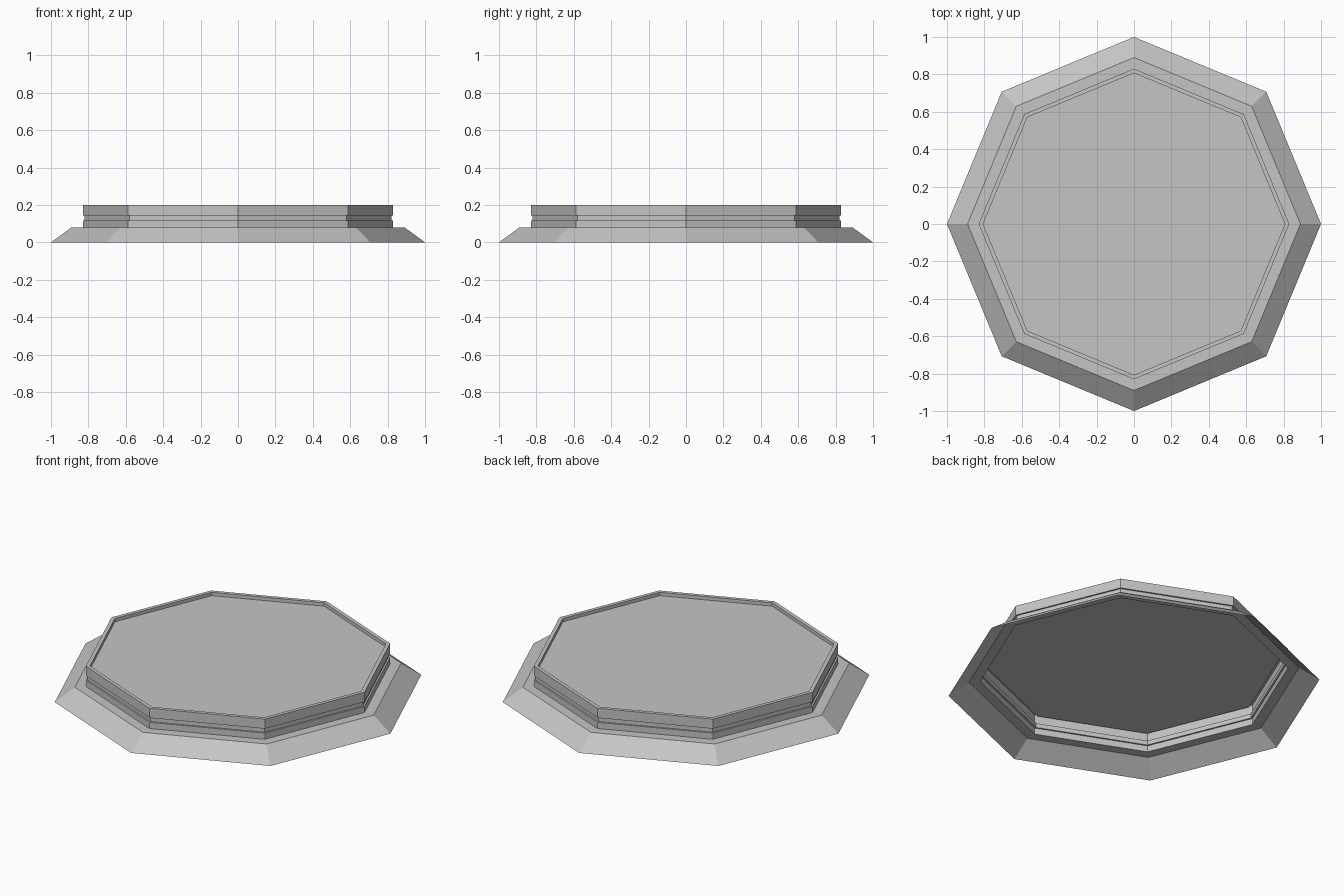
import bpy
import bmesh
from math import cos, sin, tau

SIDES = 8

default_cube = bpy.data.objects.get("Cube")
if default_cube:
    bpy.data.objects.remove(default_cube, do_unlink=True)

# Single plain grey
grey = bpy.data.materials.new("light_grey")
grey.use_nodes = True
colour = (0.56, 0.56, 0.56, 1)
grey.diffuse_color = colour
grey.node_tree.nodes["Principled BSDF"].inputs["Base Color"].default_value = colour


def octagon_part(name, profile, cap=False):
    """Sweep (radius, height) points around z as flat-sided rings, outside first."""
    bm = bmesh.new()
    rings = [[bm.verts.new((r * cos(tau * i / SIDES), r * sin(tau * i / SIDES), z))
              for i in range(SIDES)] for r, z in profile]
    for low, high in zip(rings, rings[1:]):
        for i in range(SIDES):
            j = (i + 1) % SIDES
            bm.faces.new((low[i], low[j], high[j], high[i]))
    if cap:
        bm.faces.new(rings[-1])
    mesh = bpy.data.meshes.new(name)
    bm.to_mesh(mesh)
    bm.free()
    mesh.materials.append(grey)
    obj = bpy.data.objects.new(name, mesh)
    bpy.context.collection.objects.link(obj)
    return obj


# Sloping skirt with a flat ledge, open underneath
octagon_part("base_skirt", [(1, 0), (0.89, 0.08), (0.83, 0.08)])

# Upright collar with a shallow groove round it
octagon_part("grooved_collar", [(0.83, 0.08), (0.83, 0.117), (0.82, 0.117),
                                (0.82, 0.143), (0.83, 0.143), (0.83, 0.2)])

# Narrow rim dropping to the sunken top
octagon_part("sunken_top", [(0.83, 0.2), (0.807, 0.2), (0.807, 0.18)], cap=True)
